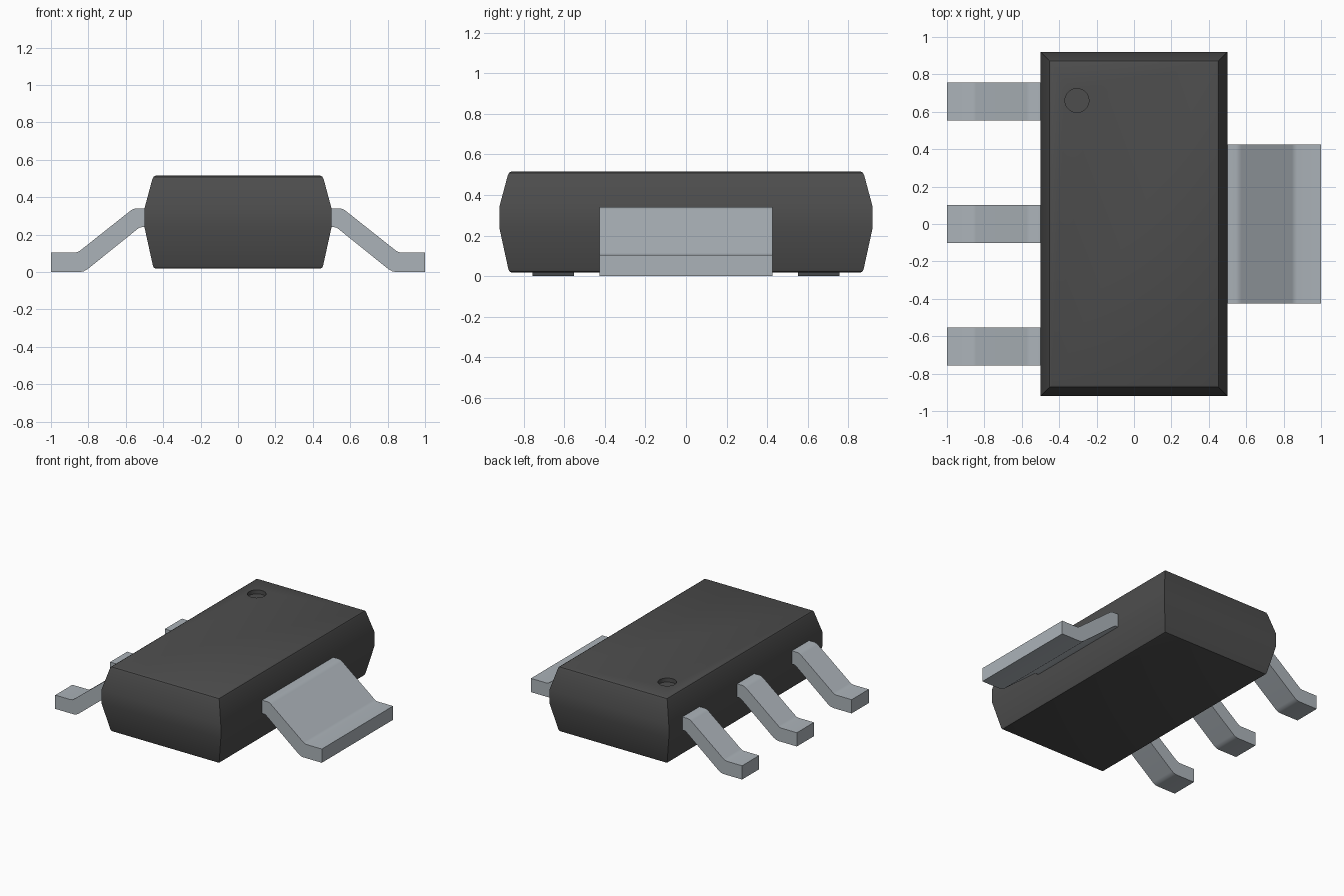
import bpy, bmesh, math

cube = bpy.data.objects.get("Cube")
if cube:
    bpy.data.objects.remove(cube, do_unlink=True)


def material(name, color):
    m = bpy.data.materials.new(name)
    m.use_nodes = True
    m.diffuse_color = color
    m.node_tree.nodes["Principled BSDF"].inputs["Base Color"].default_value = color
    return m


black_plastic = material("black plastic", (0.075, 0.075, 0.075, 1))
tinned_metal = material("tinned metal", (0.41, 0.45, 0.485, 1))


def make_object(name, bm, mat):
    bmesh.ops.recalc_face_normals(bm, faces=bm.faces)
    mesh = bpy.data.meshes.new(name)
    bm.to_mesh(mesh)
    bm.free()
    mesh.materials.append(mat)
    ob = bpy.data.objects.new(name, mesh)
    bpy.context.collection.objects.link(ob)
    return ob


def activate(ob):
    bpy.ops.object.select_all(action='DESELECT')
    ob.select_set(True)
    bpy.context.view_layer.objects.active = ob


def smooth(ob):
    activate(ob)
    bpy.ops.object.shade_smooth_by_angle(angle=math.radians(30))


# Body: stacked rectangles (height, inset from the widest outline)
bm = bmesh.new()
rings = []
for z, inset in [(0.018, 0.062), (0.022, 0.051), (0.034, 0.045), (0.24, 0.0),
                 (0.34, 0.0), (0.497, 0.042), (0.509, 0.048), (0.515, 0.060)]:
    hx, hy = 0.5 - inset, 0.92 - inset
    rings.append([bm.verts.new((sx * hx, sy * hy, z))
                  for sx, sy in ((-1, -1), (1, -1), (1, 1), (-1, 1))])
for low, high in zip(rings, rings[1:]):
    for i in range(4):
        j = (i + 1) % 4
        bm.faces.new((low[i], low[j], high[j], high[i]))
bm.faces.new(rings[0])
bm.faces.new(rings[-1])
body = make_object("body", bm, black_plastic)

# Round pin-one dimple sunk into the top
bm = bmesh.new()
bmesh.ops.create_cone(bm, cap_ends=True, segments=32, radius1=0.064,
                      radius2=0.064, depth=0.10)
bmesh.ops.translate(bm, verts=bm.verts, vec=(-0.305, 0.66, 0.535))
cutter = make_object("dimple_cutter", bm, black_plastic)
cutter.hide_render = True
cut = body.modifiers.new("dimple", 'BOOLEAN')
cut.operation = 'DIFFERENCE'
cut.solver = 'EXACT'
cut.object = cutter
activate(body)
bpy.ops.object.modifier_apply(modifier=cut.name)
bpy.data.objects.remove(cutter, do_unlink=True)
smooth(body)

# Bent strip profile (x, z): upper side going out, lower side coming back
PROFILE = [(0.46, 0.34), (0.545, 0.34), (0.56, 0.337), (0.575, 0.328),
           (0.845, 0.114), (0.857, 0.107), (0.872, 0.104), (1.0, 0.104),
           (1.0, 0.0), (0.845, 0.0), (0.825, 0.004), (0.805, 0.015),
           (0.535, 0.232), (0.526, 0.238), (0.515, 0.24), (0.46, 0.24)]


def lead(name, side, y, width):
    bm = bmesh.new()
    face = bm.faces.new([bm.verts.new((side * x, y - width / 2, z)) for x, z in PROFILE])
    grown = bmesh.ops.extrude_face_region(bm, geom=[face])["geom"]
    bmesh.ops.translate(bm, vec=(0, width, 0),
                        verts=[v for v in grown if isinstance(v, bmesh.types.BMVert)])
    smooth(make_object(name, bm, tinned_metal))


# Three narrow leads on one side, one wide tab on the other
for name, y in (("front_lead", -0.655), ("middle_lead", 0.0), ("back_lead", 0.655)):
    lead(name, -1, y, 0.205)
lead("wide_tab", 1, 0.0, 0.852)
